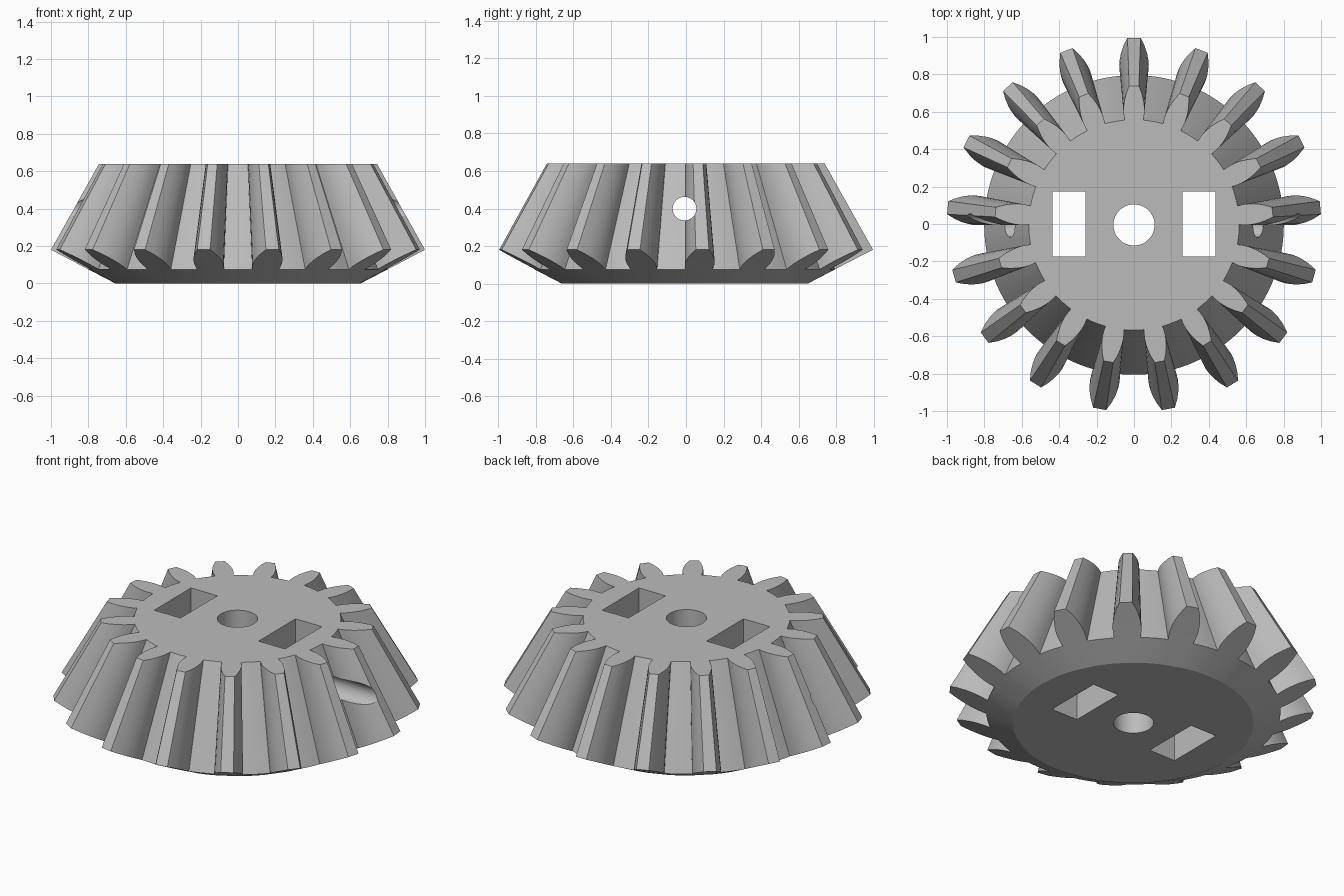
import bpy, bmesh
from math import sin, cos, pi, radians

if "Cube" in bpy.data.objects:
    bpy.data.objects.remove(bpy.data.objects["Cube"])

TEETH = 17
STEP = 2 * pi / TEETH
APEX, TOP = 1.97, 0.64          # pitch cone apex and upper face heights
BASE_R, ROOT_R = 0.655, 0.801
SHIFT_Y = -0.005
# Tooth flank on the back cone, from root to tip: (radius, half width)
FLANK = [(ROOT_R, 0.072), (0.83, 0.077), (0.86, 0.079), (0.89, 0.076),
         (0.92, 0.070), (0.96, 0.056), (1.001, 0.035)]
GAP = 4                         # segments across each gap

grey = bpy.data.materials.new("plain grey")
grey.use_nodes = True
colour = (0.5, 0.5, 0.5, 1)
grey.diffuse_color = colour
grey.node_tree.nodes["Principled BSDF"].inputs["Base Color"].default_value = colour

bm = bmesh.new()


def back_cone(r, angle):
    z = 0.076 + (r - ROOT_R) * 0.525
    return bm.verts.new((r * cos(angle), r * sin(angle), z))


# Outline on the back cone: teeth separated by arcs of the root circle
outline, root_ring = [], []
for i in range(TEETH):
    mid = pi / 2 + i * STEP
    right = [back_cone(r, mid - w / r) for r, w in FLANK]
    left = [back_cone(r, mid + w / r) for r, w in FLANK]
    for j in range(len(FLANK) - 1):
        bm.faces.new((right[j], left[j], left[j + 1], right[j + 1]))
    half = FLANK[0][1] / ROOT_R
    gap = [back_cone(ROOT_R, mid + half + (STEP - 2 * half) * k / GAP)
           for k in range(1, GAP)]
    outline += right + left[::-1] + gap
    root_ring += [right[0], left[0]] + gap


def skin(lower, upper):
    for i in range(len(lower)):
        bm.faces.new((lower[i - 1], lower[i], upper[i], upper[i - 1]))


# Underside: flat disc and conical rim up to the root circle
base_ring = [bm.verts.new((v.co.x * BASE_R / ROOT_R, v.co.y * BASE_R / ROOT_R, 0))
             for v in root_ring]
skin(base_ring, root_ring)
bm.faces.new(base_ring[::-1])

# Flanks and roots converge towards the apex, cut off at the upper face
upper = []
for v in outline:
    k = (APEX - TOP) / (APEX - v.co.z)
    upper.append(bm.verts.new((v.co.x * k, v.co.y * k, TOP)))
skin(outline, upper)
bm.faces.new(upper)
bmesh.ops.recalc_face_normals(bm, faces=bm.faces[:])

mesh = bpy.data.meshes.new("bevel_gear")
bm.to_mesh(mesh)
bm.free()
gear = bpy.data.objects.new("bevel_gear", mesh)
bpy.context.collection.objects.link(gear)
gear.data.materials.append(grey)
gear.location.y = SHIFT_Y


def cut(cutter):
    """Subtract the cutter from the gear, then discard it."""
    cutter.hide_render = True
    cutter.data.materials.append(grey)
    mod = gear.modifiers.new("cut", "BOOLEAN")
    mod.operation, mod.solver, mod.object = "DIFFERENCE", "EXACT", cutter
    bpy.context.view_layer.update()
    bpy.ops.object.select_all(action="DESELECT")
    bpy.context.view_layer.objects.active = gear
    gear.select_set(True)
    bpy.ops.object.modifier_apply(modifier=mod.name)
    bpy.data.objects.remove(cutter)


# Shaft bore
bpy.ops.mesh.primitive_cylinder_add(vertices=48, radius=0.11, depth=2,
                                    location=(0, SHIFT_Y, 0.3))
cut(bpy.context.object)

# Rectangular slots on both sides of the bore
for side in (-1, 1):
    bpy.ops.mesh.primitive_cube_add(size=1, location=(side * 0.347, SHIFT_Y + 0.005, 0.3))
    slot = bpy.context.object
    slot.scale = (0.175, 0.35, 2)
    cut(slot)

# Cross pin hole
bpy.ops.mesh.primitive_cylinder_add(vertices=40, radius=0.063, depth=3,
                                    location=(0, SHIFT_Y - 0.003, 0.4),
                                    rotation=(0, pi / 2, 0))
cut(bpy.context.object)

bpy.ops.object.select_all(action="DESELECT")
bpy.context.view_layer.objects.active = gear
gear.select_set(True)
bpy.ops.object.shade_smooth_by_angle(angle=radians(25))
